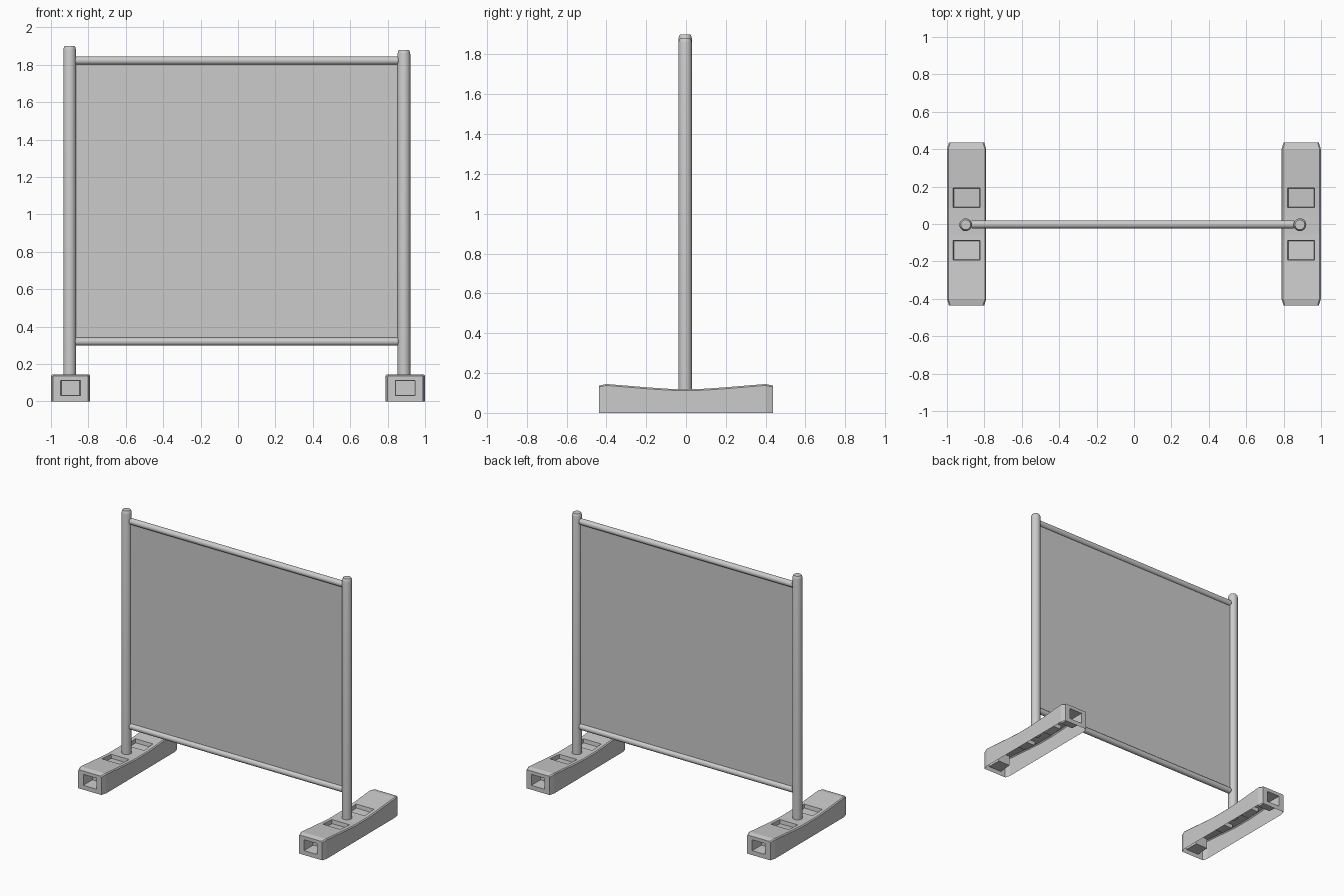
import bpy, bmesh, math
from mathutils import Matrix

if "Cube" in bpy.data.objects:
    bpy.data.objects.remove(bpy.data.objects["Cube"])


def finish(bm, name, matrix=None, smooth=True):
    bmesh.ops.remove_doubles(bm, verts=bm.verts, dist=0.0005)
    bmesh.ops.recalc_face_normals(bm, faces=bm.faces)
    if matrix:
        bm.transform(matrix)
    me = bpy.data.meshes.new(name)
    bm.to_mesh(me)
    bm.free()
    ob = bpy.data.objects.new(name, me)
    bpy.context.collection.objects.link(ob)
    if smooth:
        bpy.ops.object.select_all(action='DESELECT')
        ob.select_set(True)
        bpy.context.view_layer.objects.active = ob
        bpy.ops.object.shade_smooth_by_angle(angle=math.radians(30))
    return ob


def rod(name, profile, matrix, sides=20):
    """Round bar around z from (radius, height) pairs, capped at both ends."""
    bm = bmesh.new()
    rings = [[bm.verts.new((r * math.cos(a), r * math.sin(a), z))
              for a in (2 * math.pi * i / sides for i in range(sides))]
             for r, z in profile]
    bridge(bm, rings, True)
    bm.faces.new(rings[0])
    bm.faces.new(rings[-1])
    return finish(bm, name, matrix)


def bridge(bm, rings, closed):
    faces = []
    for a, b in zip(rings, rings[1:]):
        n = len(a)
        for i in range(n if closed else n - 1):
            j = (i + 1) % n
            faces.append(bm.faces.new((a[i], a[j], b[j], b[i])))
    return faces


# half of the foot's length: y, top height, half width
HALF = [(0.05, 0.120, 0.105), (0.087, 0.121, 0.105), (0.193, 0.128, 0.105),
        (0.30, 0.137, 0.105), (0.40, 0.145, 0.105), (0.437, 0.137, 0.094)]
STATIONS = [(-y, h, w) for y, h, w in reversed(HALF)] + HALF
SLOT, HOLE, C = 0.072, 0.053, 0.007


def foot(name, x):
    """Hollow base, open below, with two top pockets and a pocket in each end."""
    bm = bmesh.new()

    def section(h, w):
        half = [(w, 0), (w, h - C), (w - C, h), (SLOT, h)]
        return [(-px, pz) for px, pz in half] + half[::-1]

    rings = [[bm.verts.new((px, y, pz)) for px, pz in section(h, w)]
             for y, h, w in STATIONS]
    faces = bridge(bm, rings, False)
    # end frames with square pockets
    for ring, s in ((rings[0], 1), (rings[-1], -1)):
        loops = [ring]
        for depth, k in ((0, 1), (0.1, 0.92)):
            loops.append([bm.verts.new((
                max(-HOLE, min(HOLE, v.co.x)) * k, ring[0].co.y + s * depth,
                0.072 + (max(0.032, min(0.112, v.co.z)) - 0.072) * k)) for v in ring])
        bridge(bm, loops, True)
        bm.faces.new(loops[-1])
    # top pockets
    pockets = [f for f in faces
               if abs(f.calc_center_median().x) < 0.01
               and 0.1 < abs(f.calc_center_median().y) < 0.18]
    bmesh.ops.recalc_face_normals(bm, faces=bm.faces)
    for f in pockets:
        f.normal_update()
        if f.normal.z < 0:
            f.normal_flip()
    for f in pockets:
        ring = list(f.verts)
        low = [bm.verts.new((v.co.x * 0.95, v.co.y + (0.003 if abs(v.co.y) < 0.1 else -0.003)
                             * (1 if v.co.y > 0 else -1), v.co.z - 0.028)) for v in ring]
        bm.faces.remove(f)
        bridge(bm, [ring, low], True)
        bm.faces.new(low)
    return finish(bm, name, Matrix.Translation((x, 0, 0)), smooth=False)


# feet and posts
for side, foot_x, post_x, top in (("left", -0.895, -0.900, 1.90),
                                  ("right", 0.894, 0.887, 1.88)):
    foot(side + "_foot", foot_x)
    rod(side + "_post", [(0.034, 0.112), (0.034, top - 0.022), (0.031, top - 0.008),
                         (0.026, top)], Matrix.Translation((post_x, -0.004, 0)))

# rails
L, R = -0.876, 0.864
for name, z in (("top_rail", 1.822), ("bottom_rail", 0.32)):
    rod(name, [(0.014, L), (0.022, L + 0.012), (0.022, R - 0.012), (0.014, R)],
        Matrix.Translation((0, -0.002, z)) @ Matrix.Rotation(math.pi / 2, 4, 'Y'), 16)

# screen panel
bm = bmesh.new()
bmesh.ops.create_cube(bm, size=1, matrix=Matrix.Translation((-0.006, -0.002, 1.071))
                      @ Matrix.Diagonal((1.735, 0.006, 1.5, 1)))
finish(bm, "screen_panel", smooth=False)
